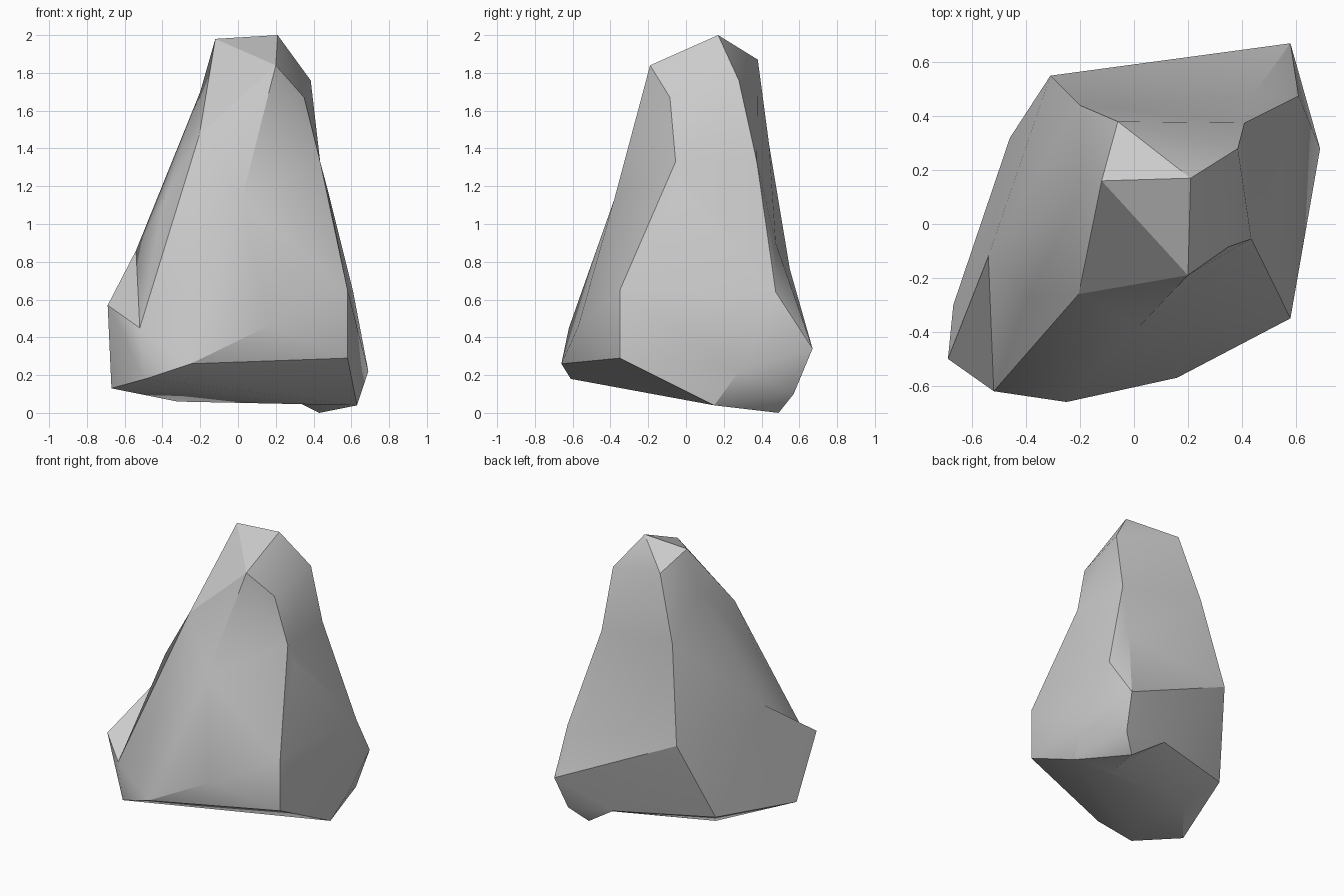
import bpy
import bmesh
import math

# Remove only the default cube
default_cube = bpy.data.objects.get("Cube")
if default_cube:
    bpy.data.objects.remove(default_cube, do_unlink=True)


def make_material(name, colour):
    material = bpy.data.materials.new(name)
    material.use_nodes = True
    material.diffuse_color = colour
    shader = material.node_tree.nodes["Principled BSDF"]
    shader.inputs["Base Color"].default_value = colour
    shader.inputs["Roughness"].default_value = 0.9
    return material


def make_hull(name, corners, material):
    """Wrap a tight faceted skin around all the corners."""
    mesh = bpy.data.meshes.new(name)
    bm = bmesh.new()
    for corner in corners:
        bm.verts.new(corner)
    result = bmesh.ops.convex_hull(bm, input=list(bm.verts))
    unused = result["geom_interior"] + result["geom_unused"]
    loose = [item for item in set(unused) if isinstance(item, bmesh.types.BMVert)]
    bmesh.ops.delete(bm, geom=loose, context="VERTS")
    bmesh.ops.recalc_face_normals(bm, faces=list(bm.faces))
    bm.to_mesh(mesh)
    bm.free()
    mesh.materials.append(material)
    hull = bpy.data.objects.new(name, mesh)
    bpy.context.collection.objects.link(hull)
    return hull


def fuse(target, piece):
    """Merge a piece into the target as one solid."""
    union = target.modifiers.new("fuse_" + piece.name, "BOOLEAN")
    union.operation = "UNION"
    union.solver = "EXACT"
    union.object = piece
    bpy.ops.object.select_all(action="DESELECT")
    target.select_set(True)
    bpy.context.view_layer.objects.active = target
    bpy.ops.object.modifier_apply(modifier=union.name)
    bpy.data.objects.remove(piece, do_unlink=True)


# Corners shared by several chunks of the stone
anchor = (0.1, 0.1, 0.6)
left_chip, left_back = (-0.54, -0.12, 0.86), (-0.31, 0.55, 0.76)
left_front, left_foot = (-0.52, -0.62, 0.45), (-0.67, -0.3, 0.13)
front_foot, back_foot = (-0.49, -0.61, 0.18), (-0.46, 0.32, 0.2)
right_chip, right_notch = (0.44, 0.475, 0.9), (0.61, 0.475, 0.64)
right_bulge, right_foot = (0.69, 0.28, 0.22), (0.63, 0.15, 0.04)
heel, back_notch = (0.54, 0.57, 0.1), (0.2, 0.546, 0.155)
sole = (0.31, 0.1, 0.06)

# Blunt peak with a chipped shoulder
peak = [
    (0.21, 0.17, 2), (-0.12, 0.16, 1.98), (-0.06, 0.38, 1.87),
    (0.2, -0.19, 1.84), (0.385, 0.28, 1.76), (0.35, -0.085, 1.67),
]

# Waist where the narrow peak meets the broad base
waist = [
    (-0.2, 0.13, 1.7), (-0.205, -0.26, 1.47), (-0.2, 0.44, 1.42),
    (0.41, 0.375, 1.33), (0.435, -0.055, 1.33), (0.02, -0.38, 1.13),
]

# Broad base with chipped flanks and an undercut front
base = [
    (-0.39, -0.27, 1.13), (0.47, -0.03, 1.2), (0.58, -0.35, 0.65),
    (0.16, -0.57, 0.46), (-0.25, -0.66, 0.26), (0.58, -0.35, 0.29),
    (-0.27, -0.28, 0.12), (-0.32, 0.12, 0.06),
    left_chip, left_back, left_front, left_foot, front_foot, back_foot,
    right_chip, right_notch, right_bulge, right_foot, heel, back_notch, sole,
]

# Knobs that jut out from the base
knobs = {
    "left_knob": [(-0.69, -0.5, 0.57), left_chip, left_back, left_front,
                  left_foot, front_foot, back_foot],
    "back_knob": [(0.58, 0.67, 0.34), right_chip, right_notch, right_bulge,
                  heel, back_notch, back_foot, left_back],
    "toe": [(0.43, 0.49, 0), heel, right_foot, back_notch, sole],
}

stone = make_material("grey_stone", (0.6, 0.6, 0.6, 1))
rock = make_hull("boulder", waist + base, stone)
fuse(rock, make_hull("boulder_peak", peak + waist + [anchor], stone))
for knob_name, knob_corners in knobs.items():
    fuse(rock, make_hull(knob_name, knob_corners + [anchor], stone))

# Soft broad faces with crisp broken edges
bpy.ops.object.shade_smooth_by_angle(angle=math.radians(30))
